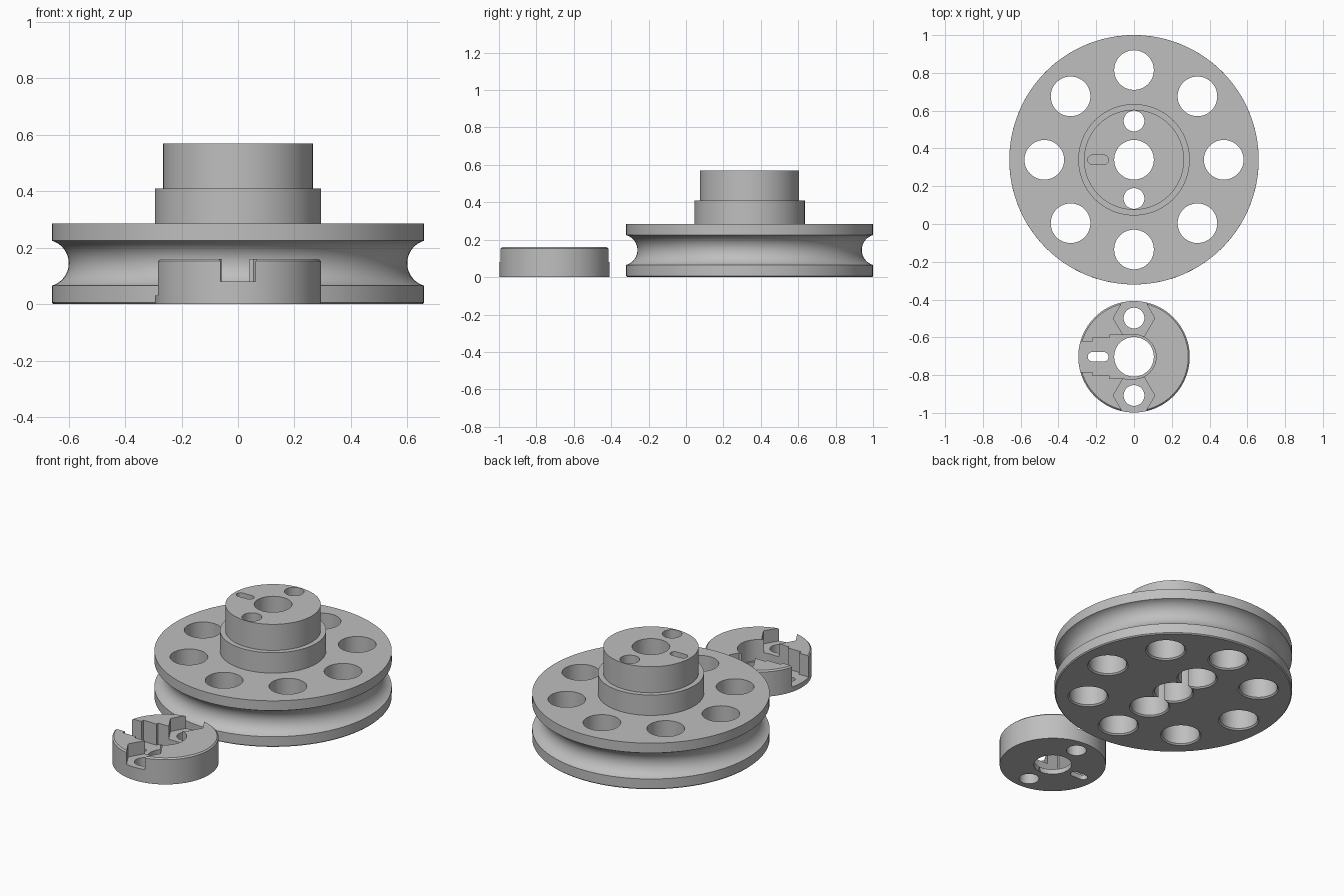
import bpy, bmesh, math

if "Cube" in bpy.data.objects:
    bpy.data.objects.remove(bpy.data.objects["Cube"])

grey = bpy.data.materials.new("plain grey")
grey.use_nodes = True
colour = (0.52, 0.52, 0.52, 1)
grey.diffuse_color = colour
grey.node_tree.nodes["Principled BSDF"].inputs["Base Color"].default_value = colour


def finish(name, bm):
    bmesh.ops.recalc_face_normals(bm, faces=bm.faces)
    mesh = bpy.data.meshes.new(name)
    bm.to_mesh(mesh)
    bm.free()
    mesh.materials.append(grey)
    obj = bpy.data.objects.new(name, mesh)
    bpy.context.scene.collection.objects.link(obj)
    return obj


def lathe(name, profile, centre=(0, 0), segments=96):
    """Closed solid of revolution from (radius, height) points."""
    bm = bmesh.new()
    rings = []
    for r, z in profile:
        rings.append([bm.verts.new((centre[0] + r * math.cos(a), centre[1] + r * math.sin(a), z))
                      for a in (math.tau * i / segments for i in range(segments))])
    for low, high in zip(rings, rings[1:]):
        for i in range(segments):
            j = (i + 1) % segments
            bm.faces.new((low[i], low[j], high[j], high[i]))
    bm.faces.new(rings[0][::-1])
    bm.faces.new(rings[-1])
    return finish(name, bm)


def prism(name, outline, bottom, top):
    bm = bmesh.new()
    low = [bm.verts.new((x, y, bottom)) for x, y in outline]
    face = bm.faces.new(low)
    out = bmesh.ops.extrude_face_region(bm, geom=[face])
    for v in out["geom"]:
        if isinstance(v, bmesh.types.BMVert):
            v.co.z = top
    return finish(name, bm)


def arc(cx, cy, r, start, end, steps):
    return [(cx + r * math.cos(math.radians(start + (end - start) * i / steps)),
             cy + r * math.sin(math.radians(start + (end - start) * i / steps)))
            for i in range(steps + 1)]


def cut(body, cutter):
    mod = body.modifiers.new("cut", "BOOLEAN")
    mod.operation, mod.solver, mod.object = "DIFFERENCE", "EXACT", cutter
    bpy.context.view_layer.update()
    result = bpy.data.meshes.new_from_object(
        body.evaluated_get(bpy.context.evaluated_depsgraph_get()))
    body.modifiers.clear()
    body.data = result
    bpy.data.objects.remove(cutter)


def bore(body, x, y, r, bottom=-0.1, top=1, segments=48):
    cut(body, lathe("hole_cutter", [(r, bottom), (r, top)], (x, y), segments))


def chamfered_bore(body, x, y, r, top=1):
    """Hole with a small chamfer at the underside."""
    profile = [(r + 0.008, -0.1), (r + 0.008, 0), (r, 0.008), (r, top)]
    cut(body, lathe("hole_cutter", profile, (x, y), 48))


def slot(body, cy, bottom):
    outline = arc(-0.16, cy, 0.025, -90, 90, 12) + arc(-0.22, cy, 0.025, 90, 270, 12)
    cut(body, prism("slot_cutter", outline, bottom, 1))


PULLEY_Y, CAP_Y, BOLT = 0.34, -0.703, 0.205

# Grooved pulley wheel with stepped hub
groove = arc(0.683, 0.145, 0.083, 254, 106, 24)
pulley = lathe("pulley_wheel", [(0.654, 0), (0.66, 0.006)] + groove + [
    (0.66, 0.285), (0.295, 0.285), (0.295, 0.41), (0.265, 0.41), (0.265, 0.57)],
    (0, PULLEY_Y), 128)
for i in range(8):
    a = math.tau * i / 8
    chamfered_bore(pulley, 0.475 * math.cos(a), PULLEY_Y + 0.475 * math.sin(a), 0.105)
chamfered_bore(pulley, 0, PULLEY_Y, 0.105)
for side in (-1, 1):
    bore(pulley, 0, PULLEY_Y + side * BOLT, 0.055)
    chamfered_bore(pulley, 0, PULLEY_Y + side * BOLT, 0.105, 0.2)
slot(pulley, PULLEY_Y, 0.45)

# Clamping cap with stepped channel and nut pockets
cap = lathe("clamp_cap", [(0.295, 0), (0.295, 0.152), (0.287, 0.16)], (0, CAP_Y))
steps = [(-0.4, 0.08), (-0.22, 0.08), (-0.22, 0.1), (-0.13, 0.1), (-0.13, 0.115)]
channel = ([(x, CAP_Y - h) for x, h in steps] + arc(0, CAP_Y, 0.117, -90, 90, 32)
           + [(x, CAP_Y + h) for x, h in reversed(steps)])
cut(cap, prism("channel_cutter", channel, 0.03, 1))
for side in (-1, 1):
    y = CAP_Y + side * BOLT
    cut(cap, prism("nut_cutter", arc(0, y, 0.11, 0, 300, 5), 0.08, 1))
    bore(cap, 0, y, 0.055)
bore(cap, 0, CAP_Y, 0.105)
slot(cap, CAP_Y, -0.1)

# Smooth round walls, crisp edges
for obj in (pulley, cap):
    bpy.ops.object.select_all(action="DESELECT")
    obj.select_set(True)
    bpy.context.view_layer.objects.active = obj
    bpy.ops.object.shade_smooth_by_angle(angle=math.radians(30))
